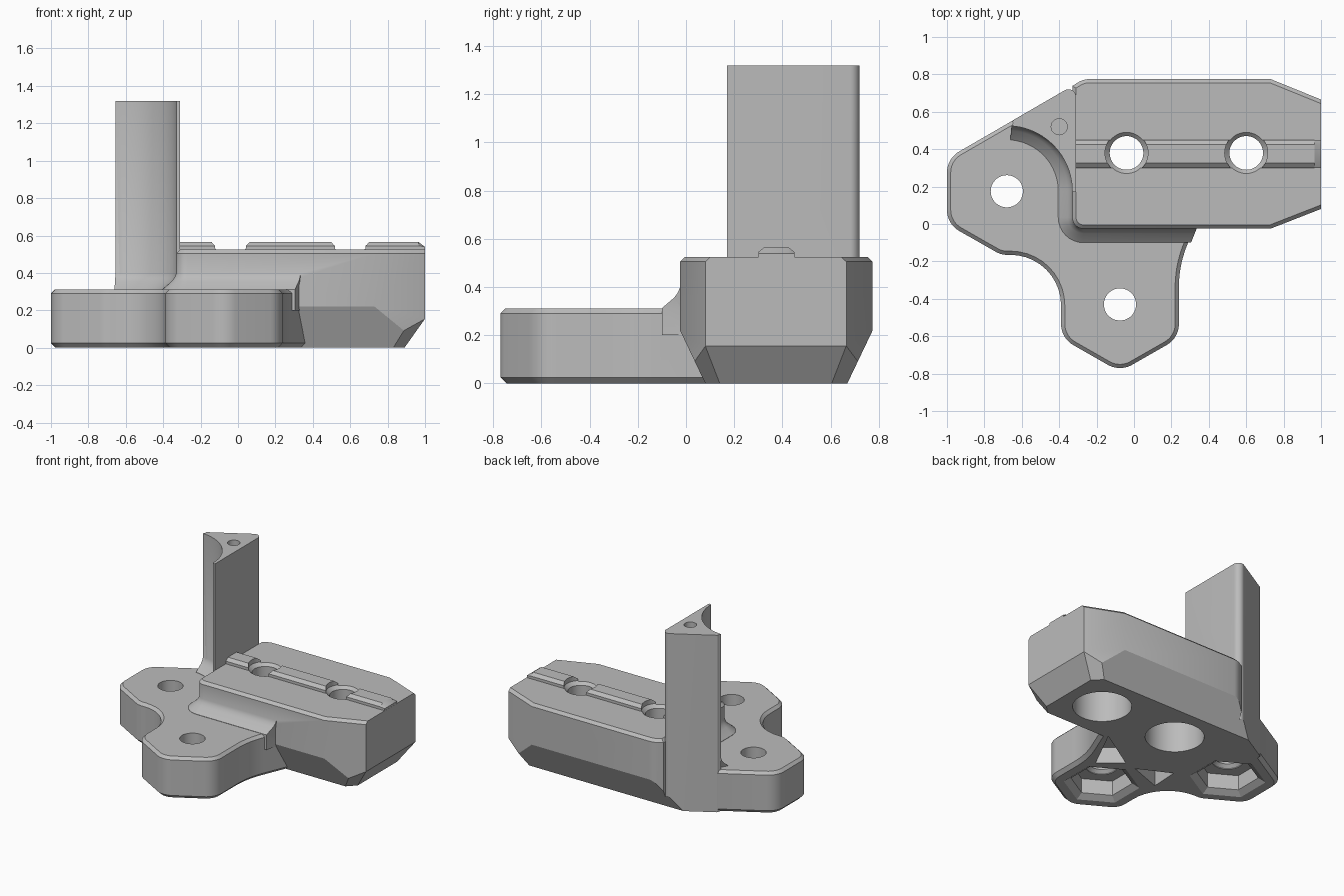
import bpy, bmesh
from math import cos, sin, radians, tan, pi
from mathutils import Vector

if "Cube" in bpy.data.objects:
    bpy.data.objects.remove(bpy.data.objects["Cube"])

grey = bpy.data.materials.new("plain grey")
grey.use_nodes = True
grey.diffuse_color = (0.5, 0.5, 0.5, 1)
grey.node_tree.nodes["Principled BSDF"].inputs["Base Color"].default_value = (0.5, 0.5, 0.5, 1)


def arc(cx, cy, r, a0, a1, n):
    angles = [radians(a0 + (a1 - a0) * i / n) for i in range(n + 1)]
    return [(cx + r * cos(a), cy + r * sin(a)) for a in angles]


def circle(cx, cy, r, n=48, turn=0):
    return arc(cx, cy, r, turn, turn + 360, n)[:-1]


def rounded(corners, n=10):
    """Polygon from (x, y, radius) corners, each rounded by a tangent arc."""
    out = []
    for i, (x, y, r) in enumerate(corners):
        p = Vector((x, y))
        if not r:
            out.append((x, y))
            continue
        u = (Vector(corners[i - 1][:2]) - p).normalized()
        v = (Vector(corners[(i + 1) % len(corners)][:2]) - p).normalized()
        half = u.angle(v) / 2
        centre = p + (u + v).normalized() * (r / sin(half))
        s = p + u * (r / tan(half)) - centre
        e = p + v * (r / tan(half)) - centre
        sweep = s.angle_signed(e)
        for k in range(n + 1):
            a = -sweep * k / n
            out.append((centre.x + s.x * cos(a) - s.y * sin(a),
                        centre.y + s.x * sin(a) + s.y * cos(a)))
    return out


def inset(loop, d):
    """Move every edge of a counter-clockwise loop inwards by d."""
    out = []
    for i, p in enumerate(loop):
        p = Vector(p)
        a = (p - Vector(loop[i - 1])).normalized()
        b = (Vector(loop[(i + 1) % len(loop)]) - p).normalized()
        n1, n2 = Vector((-a.y, a.x)), Vector((-b.y, b.x))
        out.append(tuple(p + (n1 + n2) * (d / (1 + n1.dot(n2)))))
    return out


def at(z, loop):
    return [(x, y, z) for x, y in loop]


def solid(name, loops, cuts=()):
    """Closed solid through equal-length loops, then trimmed by planes."""
    bm = bmesh.new()
    rings = [[bm.verts.new(p) for p in loop] for loop in loops]
    for lo, hi in zip(rings, rings[1:]):
        for i in range(len(lo)):
            bm.faces.new((lo[i - 1], lo[i], hi[i], hi[i - 1]))
    bm.faces.new(rings[0][::-1])
    bm.faces.new(rings[-1])
    for co, no in cuts:
        res = bmesh.ops.bisect_plane(bm, geom=bm.verts[:] + bm.edges[:] + bm.faces[:],
                                     plane_co=co, plane_no=no, clear_outer=True)
        edges = [g for g in res["geom_cut"] if isinstance(g, bmesh.types.BMEdge)]
        bmesh.ops.edgeloop_fill(bm, edges=[e for e in edges if e.is_boundary])
    bmesh.ops.recalc_face_normals(bm, faces=bm.faces[:])
    mesh = bpy.data.meshes.new(name)
    bm.to_mesh(mesh)
    bm.free()
    mesh.materials.append(grey)
    ob = bpy.data.objects.new(name, mesh)
    bpy.context.collection.objects.link(ob)
    return ob


# Low plate with two lobes
plate_outline = rounded([
    (-1, 0.35, 0.13), (-1, 0.0, 0.13), (-0.71, -0.165, 0.12), (-0.39, -0.165, 0.27),
    (-0.39, -0.61, 0.13), (-0.075, -0.79, 0.13), (0.24, -0.61, 0.13), (0.24, -0.22, 0.6),
    (0.38, 0.12, 0), (0.2, 0.4, 0), (-0.25, 0.6, 0), (-0.25, 0.665, 0), (-0.455, 0.665, 0)])
body = solid("bracket_body", [
    at(0, inset(plate_outline, 0.025)), at(0.025, plate_outline),
    at(0.29, plate_outline), at(0.31, inset(plate_outline, 0.02))])

# Long block with tapered underside
back_chamfer = ((0, 0.67, 0), (0, 0.22, -0.105))
block_outline = rounded([
    (1.05, 0.1, 0), (1.05, 0.645, 0), (0.73, 0.775, 0), (-0.27, 0.775, 0.12),
    (-0.33, 0.738, 0), (-0.33, -0.025, 0.06), (0.73, -0.025, 0)])
block = solid("block", [
    at(0, block_outline), at(0.505, block_outline), at(0.525, inset(block_outline, 0.02))],
    [((1, 0, 0), (1, 0, 0)),
     ((0, 0.08, 0), (0, -0.22, -0.105)), back_chamfer,
     ((0.89, 0, 0), (0.155, 0, -0.11)),
     ((0.89, 0.14, 0), (0.155, -0.155, -0.17)),
     ((0.89, 0.605, 0), (0.155, 0.155, -0.17))])

# Tall column with a hollow arc side
column_outline = rounded([(-0.31, 0.17, 0), (-0.31, 0.75, 0.04), (-0.655, 0.55, 0.01)])
column_outline += arc(-0.68, 0.175, 0.35, 86, 0, 24)
column = solid("column", [at(0, column_outline), at(1.32, column_outline)], [back_chamfer])


# Fillet where the column and block rise from the plate
def skirt(d):
    return (arc(-0.68, 0.175, 0.35 - d, 86, 0, 24)
            + arc(-0.27, 0.035, 0.06 + d, 180, 270, 8)
            + [(0.335 - d * 0.4, -0.025 - d), (0.36, 0.1), (-0.25, 0.1), (-0.25, 0.5),
               (-0.35, 0.7), (-0.6, 0.56)])


fillet = solid("fillet", [at(z, skirt(d)) for z, d in
                          [(0.2, 0.075), (0.312, 0.075), (0.355, 0.025),
                           (0.375, 0.01), (0.4, -0.001)]])

# Raised rail along the block top
profile = [(0.3, 0.5), (0.45, 0.5), (0.45, 0.545), (0.425, 0.565), (0.325, 0.565), (0.3, 0.545)]
rail = solid("rail", [[(x, y, min(z, top)) for y, z in profile]
                      for x, top in [(-0.32, 1), (0.965, 1), (0.999, 0.54)]])

# Cutters: bolt holes, hexagon pockets, relief pockets, pilot hole
cutters = []
for x in (-0.04, 0.6):
    cutters.append(solid("bolt_hole", [at(z, circle(x, 0.38, r)) for z, r in
                   [(-0.1, 0.2), (0.3, 0.2), (0.3, 0.09), (0.505, 0.09),
                    (0.53, 0.115), (0.7, 0.115)]]))
for x, y in ((-0.68, 0.175), (-0.075, -0.43)):
    cutters.append(solid("hex_pocket", [at(z, circle(x, y, r, 6, 90)) for z, r in
                   [(-0.03, 0.31), (0.03, 0.21), (0.14, 0.21)]]))
    cutters.append(solid("lobe_hole", [at(z, circle(x, y, r)) for z, r in
                   [(0.1, 0.108), (0.145, 0.108), (0.168, 0.086), (0.6, 0.086)]]))
for tri in ([(0.31, 0.1), (-0.01, -0.1), (0.145, -0.23)],
            [(-0.11, -0.12), (-0.35, 0.0), (-0.36, -0.21)]):
    cutters.append(solid("relief_pocket", [at(-0.05, tri), at(0.12, tri)]))
cutters.append(solid("pilot_hole", [at(z, circle(-0.4, 0.52, 0.043, 24)) for z in (0.8, 1.5)]))

# Combine everything into one body
bpy.context.view_layer.objects.active = body
for parts, mode in (([block, column, fillet, rail], "UNION"), (cutters, "DIFFERENCE")):
    for part in parts:
        part.hide_render = True
        mod = body.modifiers.new(part.name, "BOOLEAN")
        mod.operation, mod.object, mod.solver = mode, part, "EXACT"
        bpy.ops.object.modifier_apply(modifier=mod.name)
        bpy.data.objects.remove(part)

bpy.ops.object.select_all(action="DESELECT")
body.select_set(True)
bpy.ops.object.shade_smooth_by_angle(angle=radians(25))
